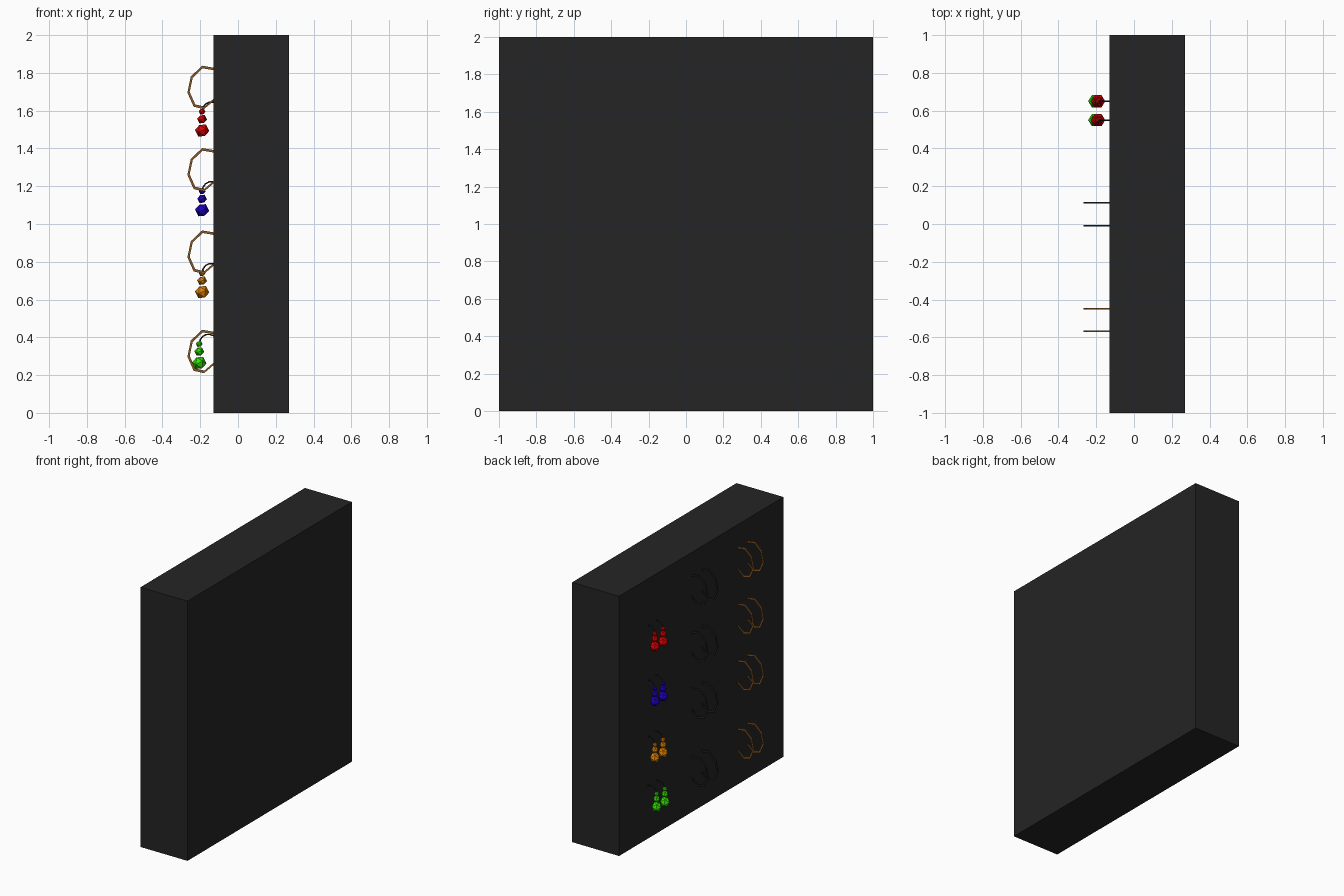
import bpy, bmesh, math
from mathutils import Matrix, Vector

if "Cube" in bpy.data.objects:
    bpy.data.objects.remove(bpy.data.objects["Cube"])


def material(name, rgb):
    m = bpy.data.materials.new(name)
    m.diffuse_color = (*rgb, 1)
    m.use_nodes = True
    m.node_tree.nodes["Principled BSDF"].inputs["Base Color"].default_value = m.diffuse_color
    return m


BLACK = material("black", (0.018, 0.018, 0.018))
COPPER = material("copper", (0.25, 0.1, 0.02))
RED = material("red", (0.8, 0.0, 0.0))
BLUE = material("blue", (0.015, 0.0, 0.6))
ORANGE = material("orange", (0.75, 0.22, 0.0))
GREEN = material("green", (0.03, 0.75, 0.0))


def finish(bm, name, mat):
    bmesh.ops.recalc_face_normals(bm, faces=bm.faces)
    me = bpy.data.meshes.new(name)
    bm.to_mesh(me)
    bm.free()
    me.materials.append(mat)
    ob = bpy.data.objects.new(name, me)
    bpy.context.collection.objects.link(ob)
    return ob


# Display board
bm = bmesh.new()
bmesh.ops.create_cube(bm, size=1, matrix=Matrix.Translation((0.07, 0, 1)) @ Matrix.Diagonal((0.4, 2, 2, 1)))
finish(bm, "display_board", BLACK)

# Hoop outline in x, z relative to the top of the hoop
HOOP = [(-0.19, 0), (-0.25, -0.057), (-0.268, -0.142), (-0.235, -0.217), (-0.18, -0.23),
        (-0.127, -0.185), (-0.08, -0.13), (-0.08, -0.07), (-0.12, -0.012)]
HOOP_CENTRE = Vector((-0.165, -0.115))


def hoop(name, y, top, mat):
    bm = bmesh.new()
    rings = []
    for x, z in HOOP:
        p = Vector((x, z))
        q = HOOP_CENTRE + (p - HOOP_CENTRE) * 0.88
        rings.append([bm.verts.new((c.x, y + dy, top + c.y))
                      for c, dy in ((p, -0.004), (p, 0.004), (q, 0.004), (q, -0.004))])
    for i, a in enumerate(rings):
        b = rings[(i + 1) % len(rings)]
        for k in range(4):
            bm.faces.new((a[k], a[(k + 1) % 4], b[(k + 1) % 4], b[k]))
    finish(bm, name, mat)


def drop_beads(name, x, y, z, mat):
    # Three shrinking faceted beads, stacked
    bm = bmesh.new()
    for dz, r in ((0, 0.038), (0.06, 0.026), (0.1, 0.018)):
        m = Matrix.Translation((x, y, z + dz)) @ Matrix.Rotation(math.radians(31.7), 4, 'Y')
        bmesh.ops.create_icosphere(bm, subdivisions=1, radius=r, matrix=m)
    finish(bm, name, mat)


def ear_hook(name, x, y, z):
    # Thin wire running from the top bead into the board
    cu = bpy.data.curves.new(name, 'CURVE')
    cu.dimensions = '3D'
    cu.bevel_depth = 0.004
    cu.bevel_resolution = 0
    pts = [(0, 0.1), (0.005, 0.122), (0.018, 0.14), (0.037, 0.15), (0.056, 0.15), (0.09, 0.14)]
    sp = cu.splines.new('POLY')
    sp.points.add(len(pts) - 1)
    for p, (dx, dz) in zip(sp.points, pts):
        p.co = (x + dx, y, z + dz, 1)
    cu.materials.append(BLACK)
    ob = bpy.data.objects.new(name, cu)
    bpy.context.collection.objects.link(ob)


# Four rows: hoop top, bead x, lowest bead z, bead colour
rows = [(1.838, -0.19, 1.495, RED), (1.402, -0.19, 1.073, BLUE),
        (0.966, -0.19, 0.64, ORANGE), (0.44, -0.205, 0.265, GREEN)]
for i, (top, x, z, mat) in enumerate(rows, 1):
    for side, y in (("a", -0.568), ("b", -0.448)):
        hoop(f"copper_hoop_{i}{side}", y, top, COPPER)
    for side, y in (("a", -0.008), ("b", 0.112)):
        hoop(f"black_hoop_{i}{side}", y, top, BLACK)
    for side, y in (("a", 0.55), ("b", 0.65)):
        drop_beads(f"drop_beads_{i}{side}", x, y, z, mat)
        ear_hook(f"ear_hook_{i}{side}", x, y, z)
